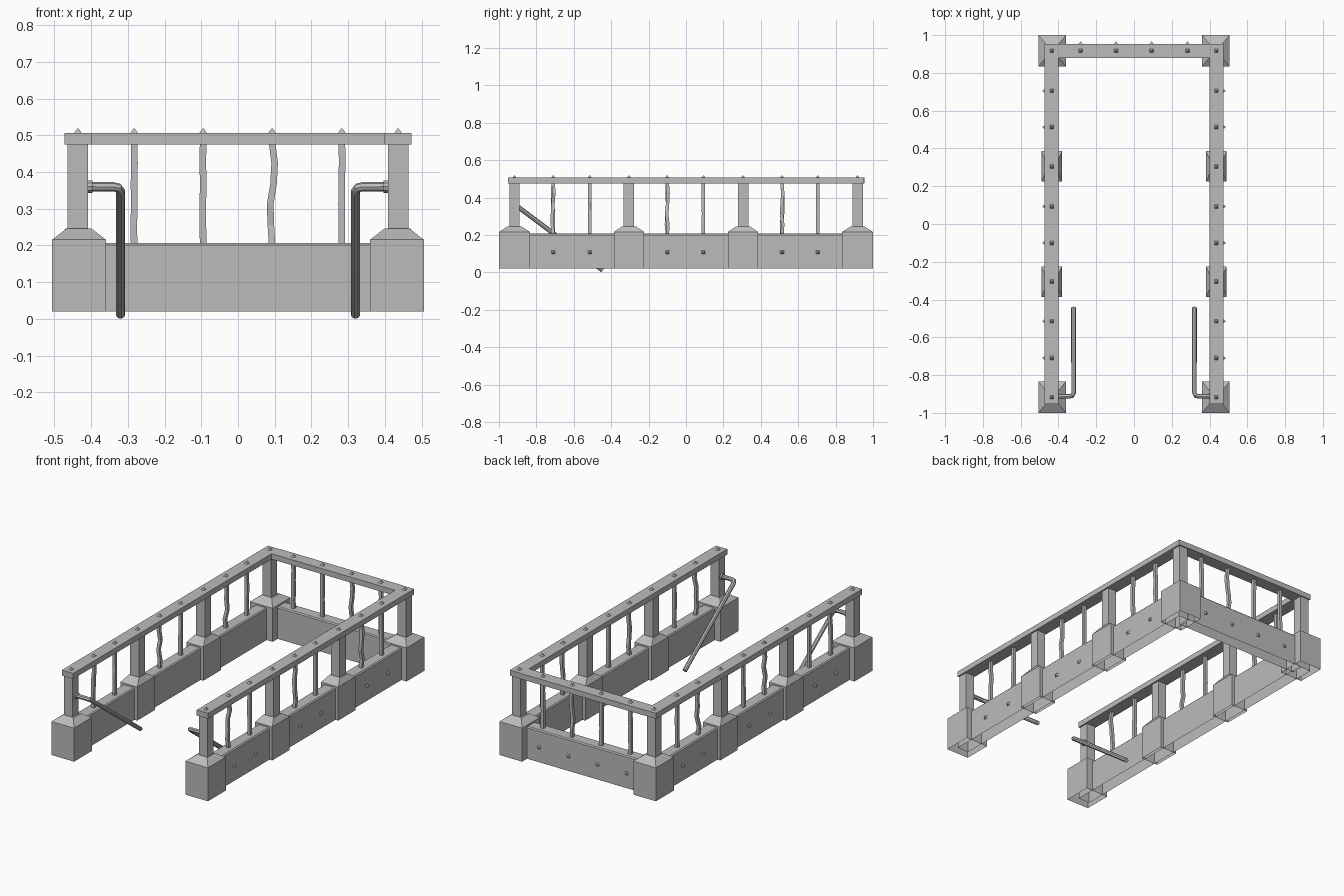
import bpy, bmesh, random
from math import pi
from mathutils import Matrix, Vector

random.seed(4)
if "Cube" in bpy.data.objects:
    bpy.data.objects.remove(bpy.data.objects["Cube"])

stone = bpy.data.materials.new("plain_grey")
stone.use_nodes = True
grey = (0.5, 0.5, 0.5, 1)
stone.diffuse_color = grey
stone.node_tree.nodes["Principled BSDF"].inputs["Base Color"].default_value = grey

X = 0.436               # centre line of the side railings
BACK = 0.917            # centre line of the back railing
POST_Y = (-BACK, -0.305, 0.305, BACK)
BAR_Y = (-0.71, -0.515, -0.1, 0.093, 0.513, 0.705)
BAR_X = (-0.283, -0.095, 0.093, 0.283)


def finish(name, bm):
    mesh = bpy.data.meshes.new(name)
    bm.to_mesh(mesh)
    bm.free()
    mesh.materials.append(stone)
    ob = bpy.data.objects.new(name, mesh)
    bpy.context.collection.objects.link(ob)
    return ob


def stack(name, x, y, levels, open_bottom=False):
    """Rectangular rings (half x, half y, z) bridged upwards and capped."""
    bm = bmesh.new()
    rings = [[bm.verts.new((x + sx * hx, y + sy * hy, z))
              for sx, sy in ((-1, -1), (1, -1), (1, 1), (-1, 1))]
             for hx, hy, z in levels]
    for low, high in zip(rings, rings[1:]):
        for i in range(4):
            j = (i + 1) % 4
            bm.faces.new((low[i], low[j], high[j], high[i]))
    bm.faces.new(rings[-1])
    if not open_bottom:
        bm.faces.new(rings[0][::-1])
    return finish(name, bm)


def rivet(name, place, direction):
    """Small blunt four-sided stud."""
    bm = bmesh.new()
    turn = Vector((0, 0, 1)).rotation_difference(Vector(direction)).to_matrix().to_4x4()
    bmesh.ops.create_cone(bm, cap_ends=True, segments=4, radius1=0.015, radius2=0.003,
                          depth=0.012, matrix=Matrix.Translation(place) @ turn
                          @ Matrix.Translation((0, 0, 0.005)) @ Matrix.Rotation(pi / 4, 4, 'Z'))
    finish(name, bm)


def baluster(name, x, y, bend):
    """Thin square bar, slightly crooked when bend is above zero."""
    bar = stack(name, x, y, [(0.009, 0.009, 0.2 + 0.056 * i) for i in range(6)])
    for ring in range(1, 5):
        dx, dy = random.uniform(-bend, bend), random.uniform(-bend, bend)
        for v in bar.data.vertices[ring * 4:ring * 4 + 4]:
            v.co.x += dx
            v.co.y += dy


def wall(name, x, y, hx, hy):
    stack(name, x, y, [(hx, hy, 0.02), (hx, hy, 0.201), (hx - 0.006, hy - 0.006, 0.207)], True)


def rail(name, x, y, hx, hy):
    stack(name, x, y, [(hx, hy, 0.475), (hx, hy, 0.507)])


def pipe(name, s):
    """Handle pipe that leaves the front pillar, bends and slopes to the ground."""
    path = [(0.41, -0.912, 0.36), (0.34, -0.912, 0.36), (0.326, -0.908, 0.357),
            (0.32, -0.895, 0.348), (0.32, -0.445, 0.0105)]
    data = bpy.data.curves.new(name, 'CURVE')
    data.dimensions = '3D'
    data.bevel_depth = 0.0125
    data.bevel_resolution = 2
    data.use_fill_caps = True
    spline = data.splines.new('POLY')
    spline.points.add(len(path) - 1)
    for point, (x, y, z) in zip(spline.points, path):
        point.co = (s * x, y, z, 1)
    data.materials.append(stone)
    ob = bpy.data.objects.new(name, data)
    bpy.context.collection.objects.link(ob)
    bpy.ops.object.select_all(action='DESELECT')
    ob.select_set(True)
    bpy.context.view_layer.objects.active = ob
    bpy.ops.object.convert(target='MESH')
    bpy.ops.object.shade_smooth_by_angle()
    # flange against the pillar
    bm = bmesh.new()
    bmesh.ops.create_cone(bm, cap_ends=True, segments=10, radius1=0.018, radius2=0.018, depth=0.012,
                          matrix=Matrix.Translation((s * 0.403, -0.912, 0.36))
                          @ Matrix.Rotation(pi / 2, 4, 'Y'))
    finish(name + "_flange", bm)


# side railings
for s, side in ((1, "left"), (-1, "right")):
    x = s * X
    wall(side + "_wall", x, 0, 0.037, 0.95)
    rail(side + "_rail", x, 0, 0.037, 0.952)
    for y in POST_Y:
        corner = abs(y) == BACK
        hx, hy = (0.073, 0.083) if corner else (0.055, 0.081)
        px = s * 0.433 if corner else x
        stack(side + "_post_base", px, y, [(hx, hy, 0.02), (hx, hy, 0.216), (0.034, 0.036, 0.246)], True)
        stack(side + "_pillar", x, y, [(0.028, 0.028, 0.24), (0.028, 0.028, 0.48)])
        rivet(side + "_rail_rivet", (x, y, 0.507), (0, 0, 1))
    for i, y in enumerate(BAR_Y):
        baluster(side + "_baluster", x, y, 0.006 if i % 2 == 0 else 0.001)
        rivet(side + "_rail_rivet", (x, y, 0.507), (0, 0, 1))
        rivet(side + "_wall_rivet", (s * (X + 0.037), y, 0.107), (s, 0, 0))
    pipe(side + "_pipe", s)

# back railing
wall("back_wall", 0, BACK, 0.41, 0.037)
rail("back_rail", 0, BACK, X - 0.037, 0.037)
for i, x in enumerate(BAR_X):
    baluster("back_baluster", x, BACK, 0.007 if i == 2 else 0.001)
    rivet("back_rail_rivet", (x, BACK, 0.507), (0, 0, 1))
    rivet("back_wall_rivet", (x, BACK + 0.037, 0.107), (0, 1, 0))
